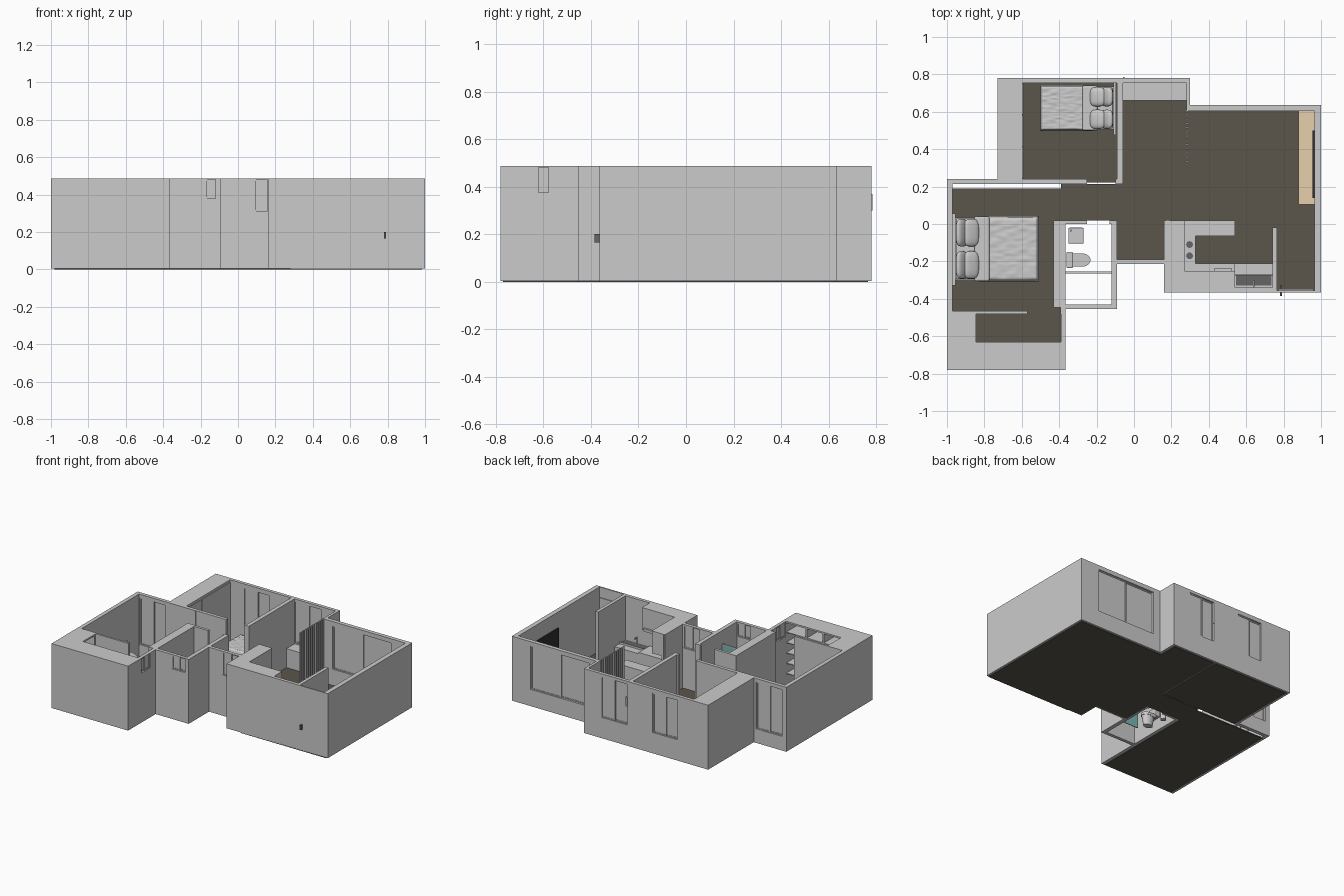
import bpy, bmesh, math
from mathutils import Vector, noise

if "Cube" in bpy.data.objects:
    bpy.data.objects.remove(bpy.data.objects["Cube"])

H = 0.487

def mat(name, r, g, b):
    m = bpy.data.materials.new(name)
    m.diffuse_color = (r, g, b, 1)
    m.use_nodes = True
    m.node_tree.nodes["Principled BSDF"].inputs["Base Color"].default_value = m.diffuse_color
    return m

DARK = mat("dark_wood", 0.105, 0.09, 0.07)
TAN = mat("light_wood", 0.8, 0.62, 0.4)
BLACK = mat("black_screen", 0.03, 0.03, 0.03)
STEEL = mat("dark_steel", 0.13, 0.13, 0.13)
TEAL = mat("teal_glass", 0.2, 0.45, 0.45)

def finish(name, bm, m=None):
    me = bpy.data.meshes.new(name)
    bm.to_mesh(me)
    bm.free()
    ob = bpy.data.objects.new(name, me)
    bpy.context.collection.objects.link(ob)
    if m:
        me.materials.append(m)
    return ob

def box(name, x0, x1, y0, y1, z0, z1, m=None, bevel=0):
    bm = bmesh.new()
    bmesh.ops.create_cube(bm, size=1)
    for v in bm.verts:
        v.co = ((x0 + x1) / 2 + v.co.x * (x1 - x0), (y0 + y1) / 2 + v.co.y * (y1 - y0),
                (z0 + z1) / 2 + v.co.z * (z1 - z0))
    if bevel:
        bmesh.ops.bevel(bm, geom=bm.edges[:], offset=bevel, segments=3, affect='EDGES', profile=0.5)
    return finish(name, bm, m)

def cyl(name, c, r, h, m=None, sx=1, sy=1, r2=None):
    bm = bmesh.new()
    bmesh.ops.create_cone(bm, cap_ends=True, segments=24, radius1=r, radius2=r if r2 is None else r2, depth=h)
    for v in bm.verts:
        v.co = Vector((v.co.x * sx, v.co.y * sy, v.co.z + h / 2)) + Vector(c)
    return finish(name, bm, m)

# Outer block of the flat
outline = [(-.73, .78), (-.73, .24), (-1, .24), (-1, -.78), (-.365, -.78), (-.365, -.455), (-.09, -.455),
           (-.09, -.215), (.16, -.215), (.16, -.365), (1, -.365), (1, .635), (.30, .635), (.30, .78)]
bm = bmesh.new()
base = bm.faces.new([bm.verts.new((x, y, 0.004)) for x, y in outline])
top = bmesh.ops.extrude_face_region(bm, geom=[base])
bmesh.ops.translate(bm, verts=[v for v in top["geom"] if isinstance(v, bmesh.types.BMVert)], vec=(0, 0, H - .004))
bmesh.ops.recalc_face_normals(bm, faces=bm.faces[:])
walls = finish("walls", bm)

# Rooms and door gaps hollowed out of the block: x0, x1, y0, y1
rooms = [(-.595, -.09, .24, .755), (-.25, -.1, .20, .26), (-.5, .17, .02, .215), (-.09, .16, -.19, .1),
         (-.06, .28, .1, .755), (.15, .965, .021, .605), (.19, .74, -.34, .05), (.7, .9, -.02, .06),
         (.765, .965, -.355, .1), (-.97, -.43, -.465, .213), (-.365, -.12, -.43, 0), (-.25, -.13, -.02, .05),
         (-.845, -.39, -.63, -.48), (-.57, -.392, -.5, -.446)]
cuts = [(x0, x1, y0, y1, -.1, .6) for x0, x1, y0, y1 in rooms]
# Open closets in the dressing room
cuts += [(-.845, -.39, -.765, -.62, .015, .475), (-.985, -.84, -.63, -.495, .015, .475)]

# Windows: x0, x1, y0, y1, z0, z1
windows = {
    "living_window": (.36, .845, .60, .64, .13, .455), "niche_window": (-.055, .16, .75, .785, .16, .465),
    "bedroom_window": (-.475, -.27, .75, .785, .16, .455), "main_bedroom_window": (-.965, -.75, .21, .245, .11, .46),
    "bath_window": (-.23, -.12, -.46, -.425, .38, .48), "nook_window": (.02, .155, -.22, -.185, .31, .48),
    "closet_window": (-.395, -.36, -.62, -.52, .375, .48)}
cuts += list(windows.values())

for i, c in enumerate(cuts):
    cutter = box("cutter", *c)
    mod = walls.modifiers.new("cut", 'BOOLEAN')
    mod.operation, mod.solver, mod.object = 'DIFFERENCE', 'EXACT', cutter
    bpy.context.view_layer.objects.active = walls
    bpy.ops.object.modifier_apply(modifier=mod.name)
    bpy.data.objects.remove(cutter)

# Two sliding sashes per window, each a pane with four bars
def window(name, x0, x1, y0, y1, z0, z1):
    along_x = x1 - x0 > y1 - y0
    a0, a1, d0, d1 = (x0, x1, y0, y1) if along_x else (y0, y1, x0, x1)
    def part(n, a, b, c, hw, za, zb):
        r = (a, b, c - hw, c + hw) if along_x else (c - hw, c + hw, a, b)
        box(name + n, *r, za, zb)
    mid, c, t = (a0 + a1) / 2, (d0 + d1) / 2, .008
    for s, (a, b) in enumerate(((a0, mid + t), (mid - t, a1))):
        cc = c + (.004 if s else -.004)
        part("_pane", a, b, cc, .001, z0, z1)
        for p, q in ((a, a + t), (b - t, b)):
            part("_stile", p, q, cc, .004, z0, z1)
        for p, q in ((z0, z0 + t), (z1 - t, z1)):
            part("_rail", a, b, cc, .004, p, q)

for n, w in windows.items():
    window(n, *w)

# Floors (the bathroom is open below)
for r in [(-.98, -.39, -.77, .19), (-.39, .28, .02, .215), (-.71, -.08, .222, .765), (-.07, .28, .215, .765),
          (.28, .985, -.365, .62), (-.1, .28, -.2, .02), (.17, .28, -.355, -.2)]:
    box("floor", *r, 0, .008, DARK)

# Dressing room shelves and uprights
for i in range(1, 6):
    z = .015 + i * .077
    box("closet_shelf", -.845, -.39, -.765, -.632, z, z + .006)
    box("side_closet_shelf", -.985, -.847, -.63, -.495, z, z + .006)
for x in (-.70, -.56):
    box("closet_upright", x, x + .01, -.765, -.632, .01, .48)

# Wardrobe sliding doors
for i in range(3):
    y = .245 + i * .17
    box("wardrobe_door", -.6, -.59, y, y + .166, .012, .47)

# Beds: long axis along x, head at hx, s is the direction towards the foot
def bed(hx, s, length, y0, y1):
    def xb(n, a, b, ya, yb, z0, z1, bev=0):
        p, q = sorted((hx + s * a, hx + s * b))
        return box(n, p, q, ya, yb, z0, z1, None, bev)
    xb("bed_headboard", 0, .015, y0 - .03, y1 + .02, .008, .2)
    xb("bed_base", .015, length, y0, y1, .02, .06)
    xb("bed_mattress", .018, length - .006, y0 + .005, y1 - .005, .06, .105, .008)
    bm = bmesh.new()
    bmesh.ops.create_grid(bm, x_segments=50, y_segments=40, size=.5)
    w, d0 = y1 - y0 + .016, length * .3
    for v in bm.verts:
        u, t = v.co.x + .5, v.co.y
        edge = min(u, 1 - u, .5 - abs(t))
        z = .114 + .004 * noise.noise(Vector((u * 6, t * 22, hx)))
        if edge < .03:
            z -= .055 * (1 - edge / .03)
        v.co = (hx + s * (d0 + u * (length + .006 - d0)), (y0 + y1) / 2 + t * w, z)
    for f in bm.faces:
        f.smooth = True
    if s < 0:
        bmesh.ops.reverse_faces(bm, faces=bm.faces[:])
    finish("bed_blanket", bm)
    xb("blanket_fold", d0 - .02, d0 + .06, y0 - .006, y1 + .006, .085, .124, .01)
    for row in range(2):
        for k in (-1, 1):
            bm = bmesh.new()
            bmesh.ops.create_uvsphere(bm, u_segments=24, v_segments=12, radius=1)
            tilt = .9 - .5 * row
            for v in bm.verts:
                p = [math.copysign(abs(c) ** .6, c) for c in v.co[:2]]
                lx, lz = p[0] * .045, v.co.z * .018
                v.co = (hx + s * (.05 + .05 * row + lx * math.cos(tilt) + lz * math.sin(tilt)),
                        (y0 + y1) / 2 + k * w * .245 + p[1] * w * .21,
                        .145 - .015 * row - lx * math.sin(tilt) + lz * math.cos(tilt))
            for f in bm.faces:
                f.smooth = True
            bmesh.ops.recalc_face_normals(bm, faces=bm.faces[:])
            finish("pillow", bm)

bed(-.97, 1, .455, -.3, .035)
bed(-.095, -1, .4, .505, .735)

# Living room: low cabinet, screen, slatted divider, niche bench
box("low_cabinet", .88, .965, .105, .605, .03, .1, TAN)
box("wall_screen", .955, .965, .14, .5, .17, .37, BLACK)
for i in range(13):
    y = .33 + i * .0225
    box("divider_slat", .278, .288, y, y + .01, .008, H)
box("niche_bench", -.06, .16, .66, .755, .008, .15)
box("niche_cabinet", .16, .28, .66, .755, .008, .15)

# Kitchen: counters, breakfast bar, upper cabinets, hob, sink
box("left_counter", .19, .33, -.34, .02, .008, .165)
box("front_counter", .33, .54, -.34, -.21, .008, .165)
box("sink_counter", .54, .74, -.34, -.21, .008, .155)
box("breakfast_bar", .33, .54, -.065, .02, .008, .165)
box("upper_cabinet_left", .185, .27, -.25, .02, .32, H)
box("upper_cabinet_front", .185, .54, -.345, -.25, .32, H)
box("hob", .272, .322, -.2, -.075, .165, .17)
for y in (-.17, -.11):
    cyl("hob_burner", (.297, y, .17), .018, .005, STEEL)
box("sink_basin", .545, .735, -.33, -.27, .155, .158, STEEL)
box("sink_rim", .54, .74, -.275, -.268, .155, .17)
cyl("tap", (.64, -.335, .155), .004, .05)
box("tap_spout", .637, .643, -.335, -.3, .2, .206)
box("hood", .43, .52, -.25, -.235, .32, .34)

# Entrance door with handles
box("entrance_door", .77, .96, -.357, -.348, .008, .41)
for y0, y1 in ((-.385, -.365), (-.348, -.33)):
    box("door_handle", .78, .79, y0, y1, .165, .2, STEEL)
box("window_handle", -.06, -.05, .778, .785, .3, .37)

# Bathroom: toilet, washbasin, shower glass
box("toilet_cistern", -.362, -.325, -.235, -.15, .09, .16, None, .006)
cyl("toilet_pedestal", (-.285, -.193, .01), .025, .07, None, 1.4, 1, .034)
cyl("toilet_bowl", (-.28, -.193, .08), .034, .018, None, 1.4, 1.05)
box("toilet_seat_back", -.33, -.28, -.228, -.158, .075, .1)
box("washbasin", -.35, -.27, -.105, -.02, .12, .16, None, .005)
cyl("washbasin_pedestal", (-.31, -.06, .01), .02, .11)
cyl("washbasin_tap", (-.338, -.035, .16), .005, .035)
box("shower_glass", -.25, -.12, -.262, -.257, .01, .38, TEAL)
box("shower_rail", -.365, -.12, -.264, -.255, .38, .388)
